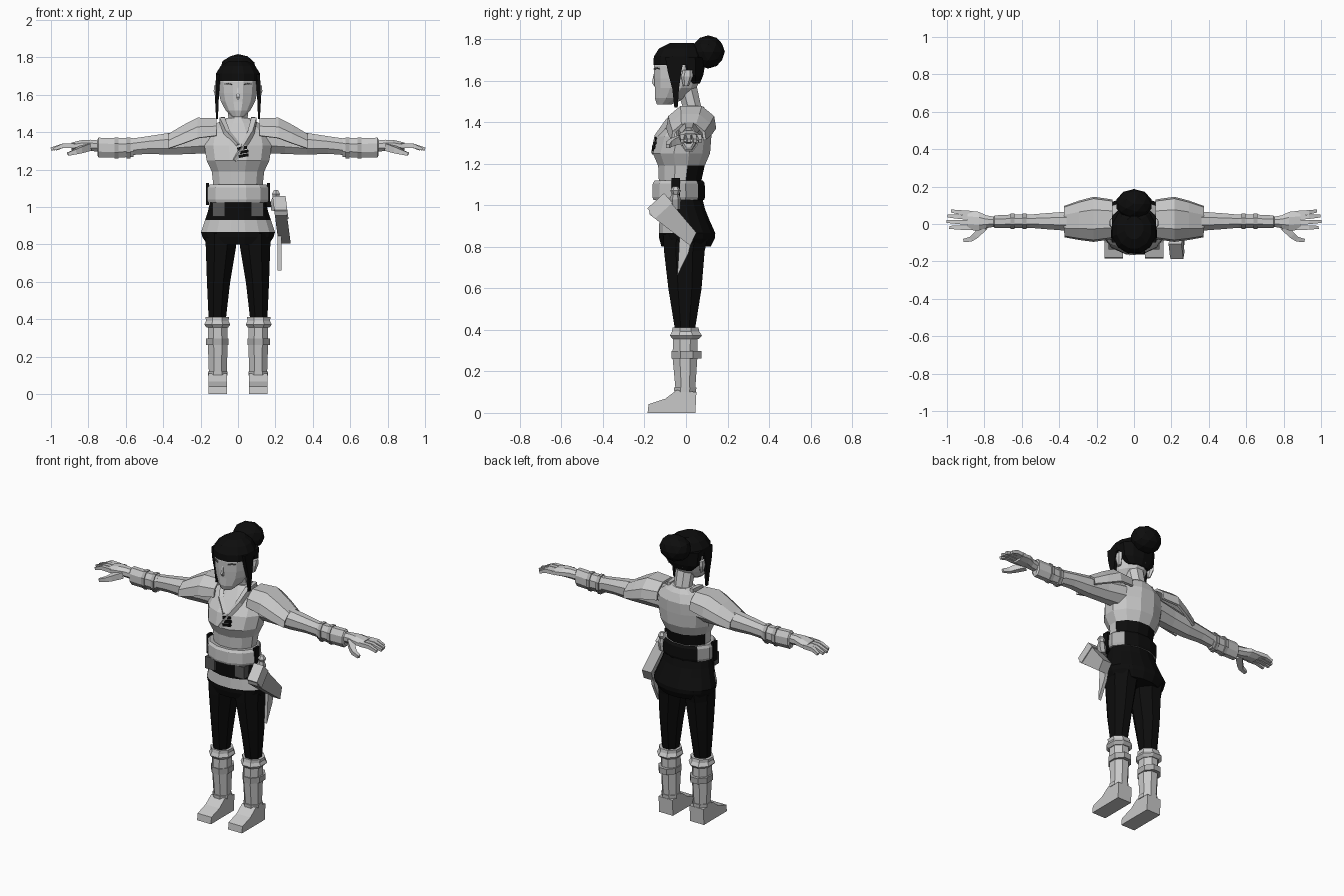
import bpy, bmesh, math
from mathutils import Vector


def material(name, v):
    m = bpy.data.materials.new(name)
    m.diffuse_color = (v, v, v, 1)
    return m


SKIN = material("pale skin", 0.62)
CLOTH = material("light cloth", 0.58)
LEATHER = material("mid grey leather", 0.42)
DARK = material("dark grey", 0.1)
BLACK = material("black", 0.004)


def finish(bm, name, mats, mirror=False, rule=None):
    """Turn a bmesh into an object, colour its faces by a rule, mirror if paired."""
    bmesh.ops.recalc_face_normals(bm, faces=bm.faces[:])
    if rule:
        for f in bm.faces:
            f.material_index = rule(f.calc_center_median(), f.normal)
    me = bpy.data.meshes.new(name)
    bm.to_mesh(me)
    bm.free()
    for m in mats if isinstance(mats, list) else [mats]:
        me.materials.append(m)
    ob = bpy.data.objects.new(name, me)
    bpy.context.collection.objects.link(ob)
    if mirror:
        ob.modifiers.new("mirror", 'MIRROR').use_axis[0] = True
    return ob


def bridge(bm, rings, closed=True, caps=True):
    vs = [[bm.verts.new(p) for p in r] for r in rings]
    n = len(vs[0])
    for a, b in zip(vs, vs[1:]):
        for i in range(n if closed else n - 1):
            j = (i + 1) % n
            bm.faces.new((a[i], a[j], b[j], b[i]))
    if closed and caps:
        bm.faces.new(vs[0])
        bm.faces.new(vs[-1])


def loft(name, rings, mats, n=8, axis='z', mirror=False, rule=None):
    """Rings are (position on axis, two centre coordinates, two radii)."""
    k = 1 / math.cos(math.pi / n)
    out = []
    for t, ca, cb, ra, rb in rings:
        ring = []
        for i in range(n):
            a = (i + 0.5) * 2 * math.pi / n
            u, v = ca + ra * k * math.cos(a), cb + rb * k * math.sin(a)
            ring.append((u, v, t) if axis == 'z' else (t, u, v))
        out.append(ring)
    bm = bmesh.new()
    bridge(bm, out)
    return finish(bm, name, mats, mirror, rule)


def tube(name, pts, radii, mat, n=4, mirror=False):
    """Sweep a small polygon along a path."""
    pts = [Vector(p) for p in pts]
    out = []
    for i, p in enumerate(pts):
        d = (pts[min(i + 1, len(pts) - 1)] - pts[max(i - 1, 0)]).normalized()
        ref = Vector((0, 0, 1)) if abs(d.z) < 0.9 else Vector((0, 1, 0))
        s = d.cross(ref).normalized()
        u = s.cross(d)
        ring = []
        for j in range(n):
            a = (j + 0.5) * 2 * math.pi / n
            ring.append(p + radii[i] * 1.25 * (s * math.cos(a) + u * math.sin(a)))
        out.append(ring)
    bm = bmesh.new()
    bridge(bm, out)
    return finish(bm, name, mat, mirror)


def prism(name, profile, x0, x1, mat, mirror=False, lean=0):
    """Extrude a side (y, z) profile from x0 to x1, leaning sideways with height."""
    bm = bmesh.new()
    zm = sum(z for _, z in profile) / len(profile)
    bridge(bm, [[(x + (zm - z) * lean, y, z) for y, z in profile] for x in (x0, x1)])
    return finish(bm, name, mat, mirror)


def box(name, x0, x1, y0, y1, z0, z1, mat, mirror=False):
    return prism(name, [(y0, z0), (y1, z0), (y1, z1), (y0, z1)], x0, x1, mat, mirror)


# Head, neck and face
loft("head", [(1.485, 0, -.105, .035, .035), (1.515, 0, -.075, .065, .075),
              (1.565, 0, -.05, .092, .1), (1.61, 0, -.04, .102, .113),
              (1.67, 0, -.04, .106, .115), (1.73, 0, -.035, .1, .105)], SKIN, 12)
loft("neck", [(1.42, 0, .03, .06, .05), (1.48, 0, .027, .052, .045),
              (1.58, 0, .0, .055, .05)], SKIN)
tube("nose", [(0, -.15, 1.64), (0, -.157, 1.59), (0, -.148, 1.575)], [.004, .009, .006], SKIN)
tube("eye", [(.034, -.154, 1.655), (.055, -.142, 1.66), (.074, -.128, 1.657)],
     [.003, .004, .003], DARK, mirror=True)
loft("ear", [(1.575, .11, 0, .008, .012), (1.62, .118, .005, .012, .025),
             (1.65, .118, .008, .01, .02)], SKIN, 6, mirror=True)

# Hair: cap, nape, side locks and bun
loft("hair_cap", [(1.675, 0, -.036, .118, .121), (1.715, 0, -.034, .117, .121),
                  (1.755, 0, -.03, .092, .1), (1.78, 0, -.02, .05, .06)], BLACK, 12)
loft("hair_nape", [(1.585, 0, .035, .07, .03), (1.625, 0, .03, .108, .05),
                   (1.71, 0, .02, .117, .075)], BLACK, 10)
loft("hair_lock", [(1.47, .112, -.048, .005, .008), (1.56, .113, -.05, .009, .016),
                   (1.64, .11, -.055, .011, .032), (1.71, .105, -.055, .012, .045)],
     BLACK, 4, mirror=True)
bm = bmesh.new()
bmesh.ops.create_icosphere(bm, subdivisions=2, radius=1)
for v in bm.verts:
    v.co = Vector((v.co.x * .098, .107 + v.co.y * .08, 1.738 + v.co.z * .08))
finish(bm, "hair_bun", BLACK)


# Tunic body with a dark sash across the back
def torso_rule(c, n):
    return 1 if c.z < 1.06 or (c.z < 1.19 and c.y > -.01) else 0


loft("tunic", [(1.0, 0, -.03, .145, .1), (1.1, 0, -.03, .13, .1),
               (1.19, 0, -.022, .14, .112), (1.25, 0, -.022, .168, .138),
               (1.33, 0, -.008, .18, .13), (1.4, 0, .02, .165, .105),
               (1.45, 0, .03, .11, .075), (1.475, 0, .028, .065, .055)],
     [CLOTH, BLACK], 12, rule=torso_rule)
tube("lapel", [(.08, .06, 1.47), (.085, -.02, 1.465), (.07, -.085, 1.4),
               (.035, -.135, 1.33), (-.02, -.157, 1.25)], [.012, .016, .016, .014, .01], CLOTH)
tube("under_lapel", [(-.08, .06, 1.47), (-.085, -.02, 1.465), (-.06, -.085, 1.4),
                     (.0, -.134, 1.33)], [.012, .016, .015, .012], CLOTH)
for z, x in ((1.315, .022), (1.295, .03), (1.275, .03)):
    tube("chest_clasp", [(x - .026, -.147 + (z - 1.3) * .31, z - .005),
                         (x + .026, -.147 + (z - 1.3) * .31, z + .005)], [.009, .009], BLACK)

# Belt: light front, grey sides, dark back
loft("belt", [(1.025, 0, -.035, .16, .122), (1.04, 0, -.035, .165, .127),
              (1.105, 0, -.035, .163, .125), (1.12, 0, -.035, .152, .115)],
     [CLOTH, LEATHER, BLACK], 12,
     rule=lambda c, n: 0 if c.y < -.06 else (1 if c.y < .045 else 2))
box("belt_buckle", .155, .172, -.07, -.03, 1.01, 1.13, BLACK, True)
box("belt_pouch", .07, .135, -.135, -.09, .95, 1.025, DARK, True)


# Skirt with a light band across the front
def skirt_rule(c, n):
    return 1 if .865 < c.z < .93 and c.y < -.05 else 0


loft("skirt", [(1.035, 0, -.03, .148, .108), (.98, 0, -.02, .16, .112),
               (.93, 0, -.008, .176, .12), (.866, 0, .005, .198, .136),
               (.84, 0, .005, .19, .134), (.8, 0, 0, .165, .118)],
     [BLACK, CLOTH], 16, rule=skirt_rule)

# Legs, boots and feet
loft("trouser_leg", [(.86, .092, 0, .084, .11), (.78, .092, -.008, .08, .098),
                     (.6, .104, -.005, .062, .08), (.4, .111, -.005, .046, .048)],
     BLACK, 8, mirror=True)
loft("boot_shaft", [(.07, .108, -.003, .046, .045), (.12, .108, -.003, .048, .048),
                    (.27, .108, -.005, .053, .06), (.39, .11, -.003, .052, .058)],
     CLOTH, 8, mirror=True)
loft("boot_cuff", [(.355, .11, -.002, .056, .062), (.372, .111, 0, .07, .077),
                   (.392, .111, -.002, .06, .066), (.412, .111, -.002, .063, .062)],
     CLOTH, 8, mirror=True)
loft("boot_strap", [(.262, .11, .003, .06, .072), (.298, .11, .003, .06, .072)],
     LEATHER, 8, mirror=True)
loft("ankle_band", [(.1, .108, -.004, .052, .052), (.122, .108, -.004, .053, .054)],
     CLOTH, 8, mirror=True)
prism("foot", [(.045, 0), (.05, .1), (-.045, .11), (-.1, .068), (-.18, .042), (-.185, 0)],
      .06, .157, CLOTH, True)

# Arms: sleeve, bracer and bracelets
loft("sleeve", [(.12, .02, 1.36, .07, .07), (.25, .018, 1.35, .055, .066),
                (.37, .015, 1.338, .05, .058), (.48, .015, 1.332, .042, .047),
                (.57, .015, 1.322, .034, .044)], CLOTH, 8, 'x', True)
loft("bracer", [(.56, .015, 1.318, .036, .05), (.66, .014, 1.316, .036, .052),
                (.745, .012, 1.318, .034, .053), (.752, .012, 1.32, .026, .042)],
     CLOTH, 8, 'x', True)
for x in (.585, .65):
    loft("bracelet", [(x - .01, .015, 1.316, .042, .057), (x + .01, .015, 1.316, .042, .057)],
         LEATHER, 8, 'x', True)

# Hands
loft("palm", [(.74, .012, 1.326, .026, .03), (.79, .012, 1.33, .034, .03),
              (.83, .015, 1.332, .05, .027), (.89, .02, 1.325, .052, .02)],
     SKIN, 8, 'x', True)
for y0, y1, x1 in ((-.02, -.018, .985), (.007, .014, 1), (.034, .043, .995), (.057, .069, .975)):
    tube("finger", [(.87, y0, 1.328), (.935, (y0 + y1) / 2, 1.328), (x1, y1, 1.31)],
         [.014, .013, .009], SKIN, mirror=True)
tube("thumb", [(.8, -.015, 1.32), (.845, -.06, 1.305), (.87, -.08, 1.295), (.91, -.088, 1.283)],
     [.022, .019, .015, .01], SKIN, mirror=True)

# Shoulder guards: open arcs with thickness
arcs = [(.115, .025, 1.395, .1, .08), (.215, .025, 1.385, .115, .095),
        (.29, .02, 1.355, .1, .085), (.37, .013, 1.325, .078, .065)]
rings = []
for x, cy, cz, ry, rz in arcs:
    rings.append([(x, cy + ry * math.cos(math.radians(a)), cz + rz * math.sin(math.radians(a)))
                  for a in (-10, 25, 65, 115, 155, 190)])
bm = bmesh.new()
bridge(bm, rings, closed=False)
guard = finish(bm, "shoulder_guard", CLOTH, True)
solid = guard.modifiers.new("thickness", 'SOLIDIFY')
solid.thickness, solid.offset = .015, 0

# Hip pouch, blade and hilt on one side
prism("hip_pouch", [(-.18, .99), (-.106, 1.052), (.05, .868), (.02, .805), (-.175, .955)],
      .2, .265, LEATHER, lean=.13)
prism("pouch_flap", [(-.186, .985), (-.106, 1.058), (-.065, 1.012), (-.15, .935)],
      .193, .262, CLOTH, lean=.13)
prism("blade", [(-.03, .87), (.035, .87), (.012, .77), (-.042, .66), (-.036, .75)],
      .212, .232, CLOTH)
tube("hilt", [(.195, -.05, .98), (.2, -.052, 1.03), (.2, -.052, 1.06)],
     [.018, .022, .012], LEATHER, 6)
tube("pommel", [(.203, -.05, 1.05), (.203, -.05, 1.07), (.203, -.05, 1.09)],
     [.012, .02, .01], CLOTH, 6)
box("pouch_hanger", .15, .205, -.065, -.035, 1.0, 1.03, BLACK)
